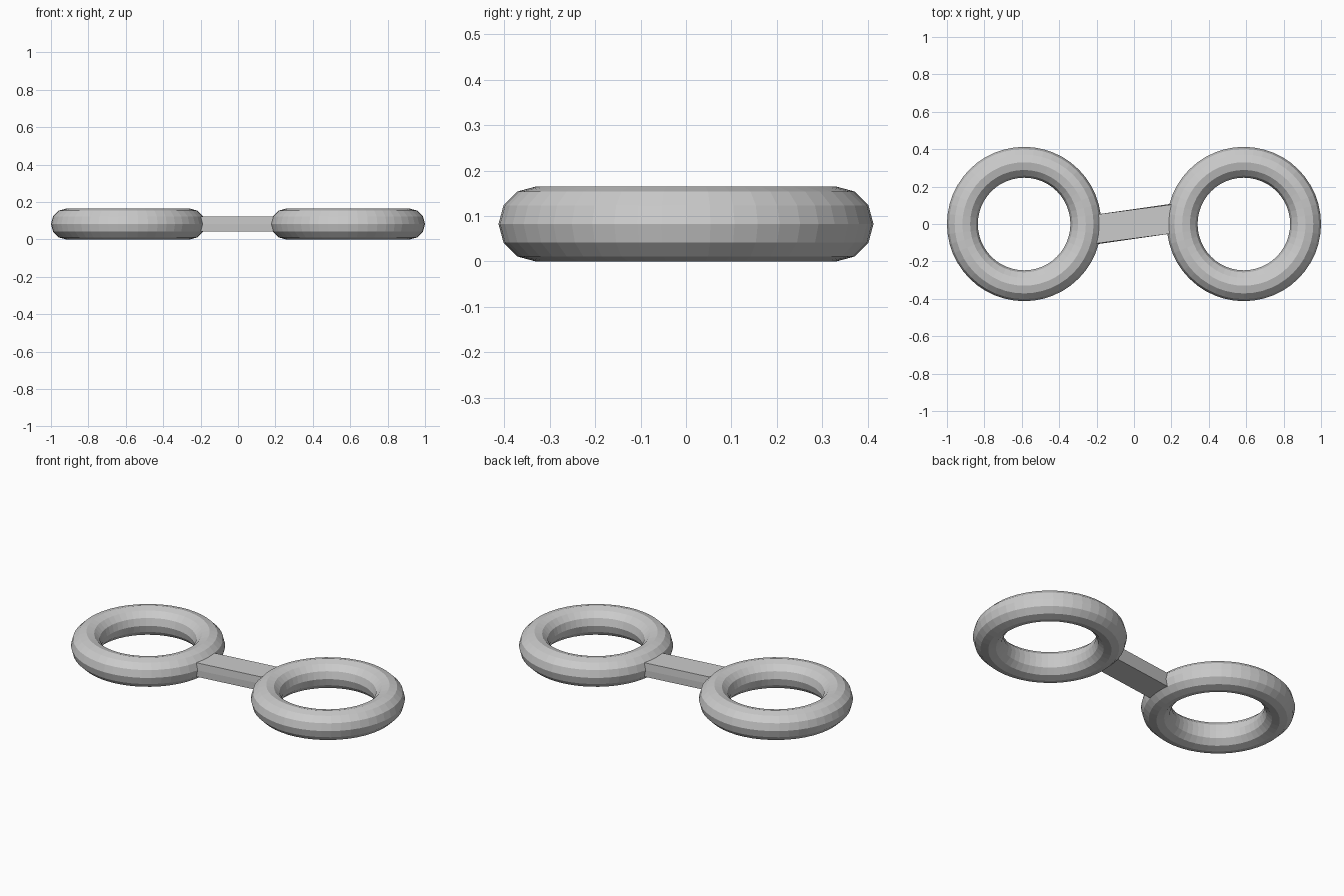
import bpy, bmesh
from math import sin, cos, pi

if "Cube" in bpy.data.objects:
    bpy.data.objects.remove(bpy.data.objects["Cube"])

MAJOR, MINOR = 0.33, 0.0825       # ring radii
N, M = 48, 12                     # segments around ring and tube
CX = 1 - MAJOR - MINOR            # ring centre offset

bm = bmesh.new()


def ring(side, first_step):
    """Torus whose step 0 faces the other ring; leaves a 3 x 2 face opening there."""
    grid = []
    for i in range(N):
        a = 2 * pi * i / N
        row = []
        for j in range(M):
            t = 2 * pi * j / M
            r = MAJOR + MINOR * cos(t)
            row.append(bm.verts.new((side * (CX - r * cos(a)), r * sin(a),
                                     MINOR + MINOR * sin(t))))
        grid.append(row)
    opening = {(first_step + k) % N for k in range(3)}
    for i in range(N):
        for j in range(M):
            if i in opening and j in (0, M - 1):
                continue
            k, l = (i + 1) % N, (j + 1) % M
            bm.faces.new((grid[i][j], grid[k][j], grid[k][l], grid[i][l]))
    # Boundary loop of the opening
    cols = [grid[(first_step + k) % N] for k in range(4)]
    return ([c[-1] for c in cols] + [cols[3][0]]
            + [c[1] for c in reversed(cols)] + [cols[0][0]])


# Two rings, with openings offset so the link runs at a slant
left = ring(-1, -2)
right = ring(1, -1)

# Connecting bar bridging the two openings
for k in range(len(left)):
    n = (k + 1) % len(left)
    bm.faces.new((left[k], left[n], right[n], right[k]))

bmesh.ops.recalc_face_normals(bm, faces=bm.faces)
mesh = bpy.data.meshes.new("linked_rings")
bm.to_mesh(mesh)
bm.free()
obj = bpy.data.objects.new("linked_rings", mesh)
bpy.context.collection.objects.link(obj)
